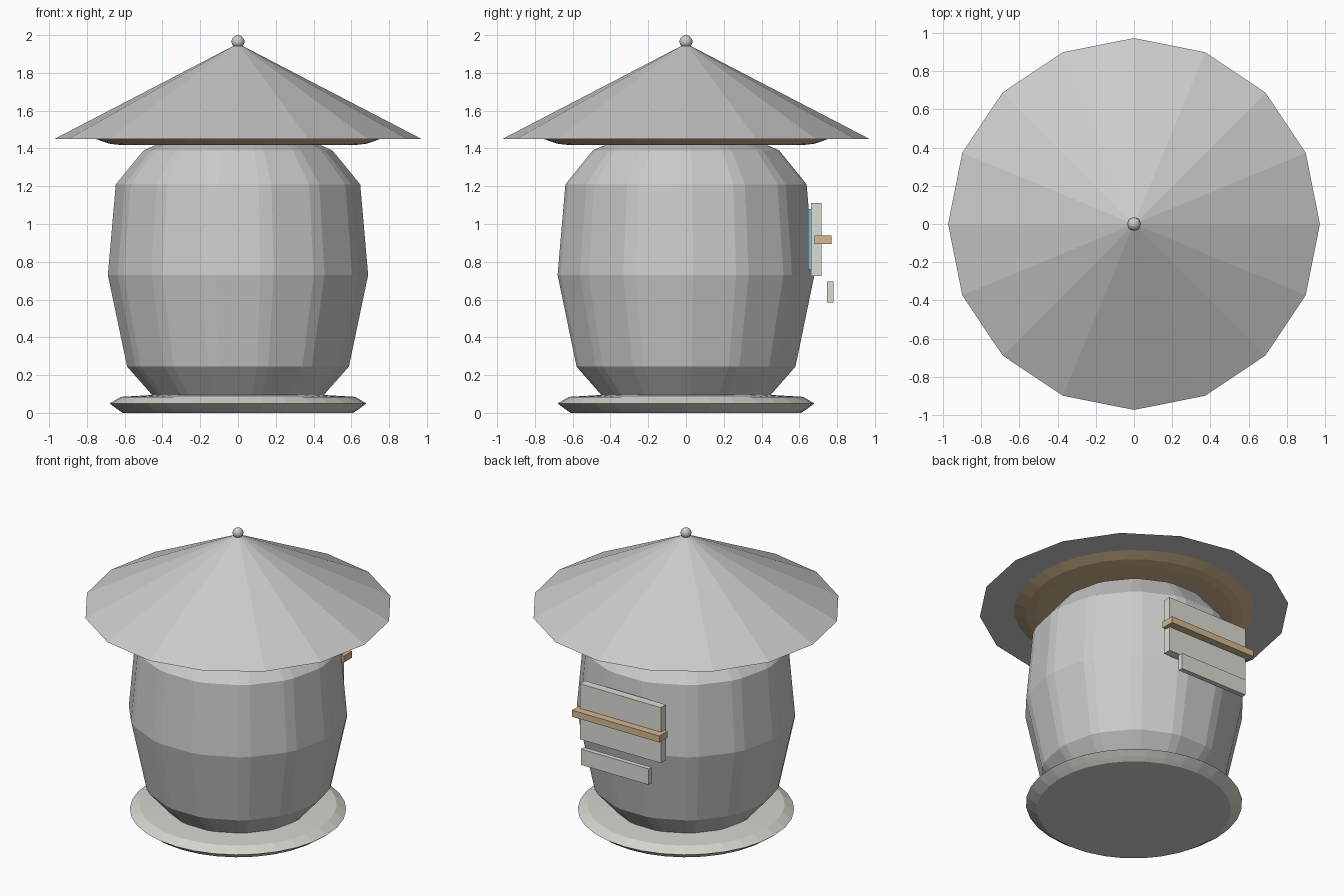
import bpy, bmesh, math

if "Cube" in bpy.data.objects:
    bpy.data.objects.remove(bpy.data.objects["Cube"])


def material(name, rgb):
    m = bpy.data.materials.new(name)
    m.diffuse_color = (*rgb, 1)
    m.use_nodes = True
    m.node_tree.nodes["Principled BSDF"].inputs["Base Color"].default_value = m.diffuse_color
    return m


STONE = material("pale_stone", (0.66, 0.65, 0.60))
BOARD = material("pale_board", (0.72, 0.72, 0.67))
WOOD = material("wood", (0.66, 0.48, 0.28))
GLASS = material("glass", (0.25, 0.5, 0.65))


def finish(name, bm, mat=None):
    bmesh.ops.recalc_face_normals(bm, faces=bm.faces)
    mesh = bpy.data.meshes.new(name)
    bm.to_mesh(mesh)
    bm.free()
    ob = bpy.data.objects.new(name, mesh)
    bpy.context.collection.objects.link(ob)
    if mat:
        mesh.materials.append(mat)
    return ob


def loft(name, profile, angles, mat=None, dip=None):
    """Closed stack of rings; dip scales every second pair of vertices per ring."""
    bm = bmesh.new()
    rings = []
    for k, (r, z) in enumerate(profile):
        ring = []
        for i, a in enumerate(angles):
            ring.append(bm.verts.new((r * math.cos(a), r * math.sin(a), z)))
        rings.append(ring)
    n = len(angles)
    for a, b in zip(rings, rings[1:]):
        for i in range(n):
            j = (i + 1) % n
            bm.faces.new((a[i], a[j], b[j], b[i]))
    bm.faces.new(rings[0][::-1])
    bm.faces.new(rings[-1])
    return finish(name, bm, mat)


def even(n):
    return [2 * math.pi * i / n for i in range(n)]


def box(name, x, y, z, mat):
    bm = bmesh.new()
    bmesh.ops.create_cube(bm, size=1)
    for v in bm.verts:
        v.co = [lo + (c + 0.5) * (hi - lo) for c, (lo, hi) in zip(v.co, (x, y, z))]
    return finish(name, bm, mat)


# Round foot and ceiling discs with pointed rims
loft("base_disc", [(0.61, 0.0), (0.64, 0.02), (0.68, 0.05), (0.62, 0.085), (0.45, 0.095)],
     even(32), STONE)
loft("ceiling_disc", [(0.62, 1.418), (0.68, 1.425), (0.76, 1.452), (0.70, 1.48)], even(32), WOOD)

# Barrel body: 14 broad staves with narrow facets between them
STAVES = 14
angles = []
for s in range(STAVES):
    mid = -math.pi / 2 + 2 * math.pi * s / STAVES
    angles += [mid - math.radians(9.8), mid + math.radians(9.8)]
loft("barrel_body", [(0.42, 0.06), (0.455, 0.095), (0.588, 0.245), (0.69, 0.73),
                     (0.648, 1.21), (0.50, 1.39), (0.42, 1.425)], angles)

# Conical roof and finial
loft("roof", [(0.972, 1.45), (0.02, 1.945)], even(16))
bm = bmesh.new()
bmesh.ops.create_uvsphere(bm, u_segments=20, v_segments=12, radius=0.034)
bmesh.ops.translate(bm, verts=bm.verts, vec=(0, 0, 1.966))
for f in bm.faces:
    f.smooth = True
finish("finial", bm)

# Rear hatch, shelf and hanging board
box("hatch_glass", (-0.27, 0.27), (0.645, 0.664), (0.76, 1.08), GLASS)
box("hatch_panel", (-0.31, 0.31), (0.662, 0.718), (0.725, 1.11), BOARD)
box("hatch_shelf", (-0.335, 0.335), (0.68, 0.77), (0.895, 0.94), WOOD)
box("sign_board", (-0.26, 0.26), (0.747, 0.78), (0.585, 0.695), BOARD)
